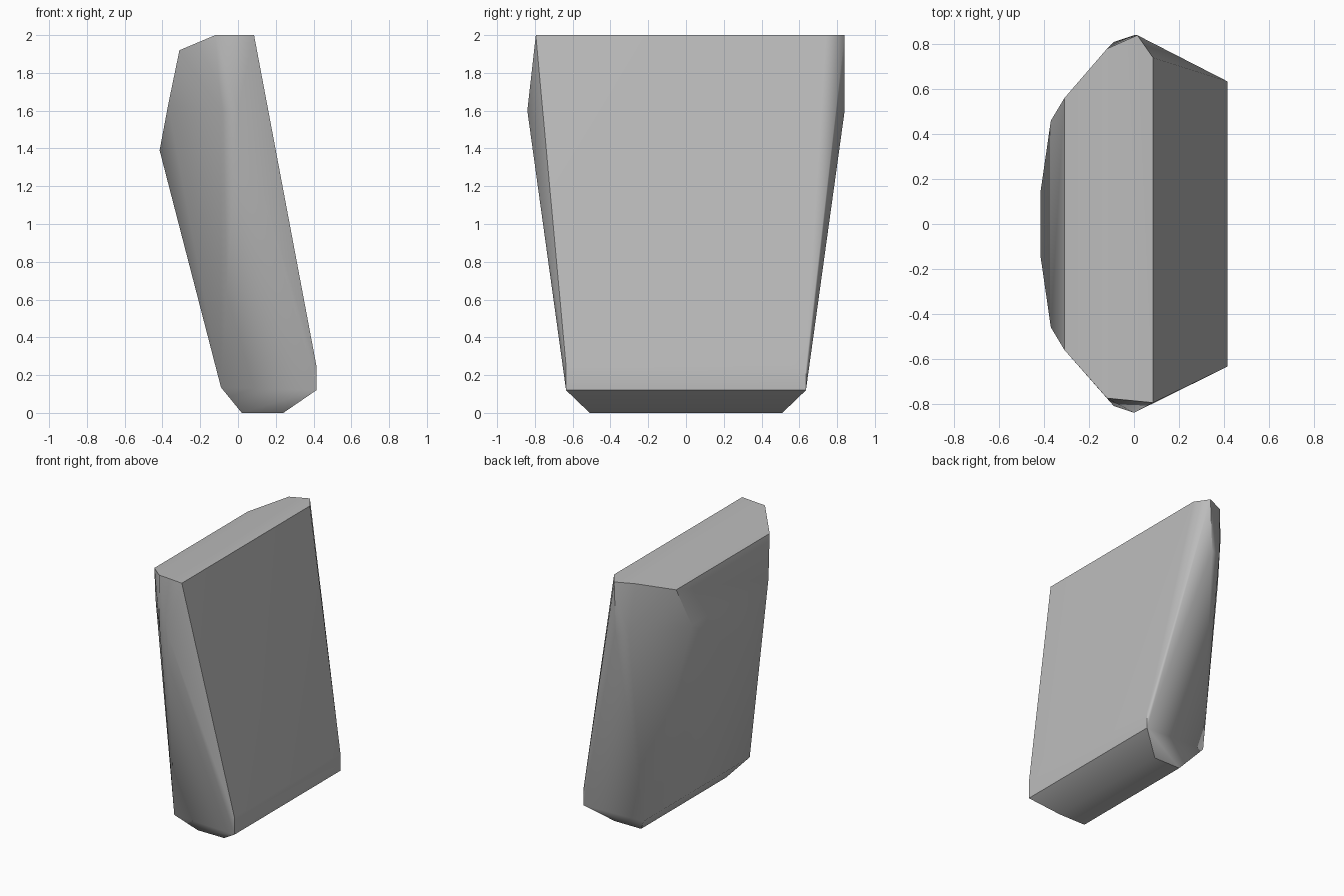
import bpy
import bmesh
import math

# Remove the default cube
cube = bpy.data.objects.get("Cube")
if cube:
    bpy.data.objects.remove(cube, do_unlink=True)

# Plain grey stone
stone = bpy.data.materials.new("grey stone")
stone.use_nodes = True
colour = (0.5, 0.5, 0.5, 1.0)
stone.diffuse_color = colour
bsdf = stone.node_tree.nodes["Principled BSDF"]
bsdf.inputs["Base Color"].default_value = colour
bsdf.inputs["Roughness"].default_value = 0.9

# Corners shared by the front and back ends: x, half depth, height
paired = [
    (0.02, 0.51, 0.0), (0.24, 0.51, 0.0),          # foot
    (0.415, 0.635, 0.12), (0.415, 0.635, 0.25),    # lower rim, leaning side
    (-0.09, 0.635, 0.135),                         # lower rim, overhanging side
    (-0.415, 0.15, 1.39), (-0.37, 0.46, 1.63),     # overhanging bulge
    (-0.31, 0.56, 1.92),                           # chamfered top edge
    (-0.09, 0.81, 1.6), (0.0, 0.84, 1.6),          # end ridges
]
corners = [(x, side * y, z) for x, y, z in paired for side in (-1, 1)]

# Uneven chipped corners of the top
corners += [(0.085, -0.795, 2.0), (-0.12, -0.775, 2.0),
            (0.085, 0.74, 2.0), (0.015, 0.84, 2.0), (-0.12, 0.78, 2.0)]

# Leaning slab wrapped around the corners
bm = bmesh.new()
for c in corners:
    bm.verts.new(c)
bmesh.ops.convex_hull(bm, input=bm.verts[:])
bmesh.ops.dissolve_limit(bm, angle_limit=math.radians(0.5),
                         verts=bm.verts[:], edges=bm.edges[:])
bmesh.ops.recalc_face_normals(bm, faces=bm.faces[:])
mesh = bpy.data.meshes.new("stone_slab")
bm.to_mesh(mesh)
bm.free()
mesh.materials.append(stone)
slab = bpy.data.objects.new("stone_slab", mesh)
bpy.context.collection.objects.link(slab)

# Soft shading across shallow facets, crisp rims, broad faces kept flat
bpy.ops.object.select_all(action="DESELECT")
slab.select_set(True)
bpy.context.view_layer.objects.active = slab
bpy.ops.object.shade_smooth_by_angle(angle=math.radians(40))
weighted = slab.modifiers.new("broad face shading", "WEIGHTED_NORMAL")
weighted.keep_sharp = True
